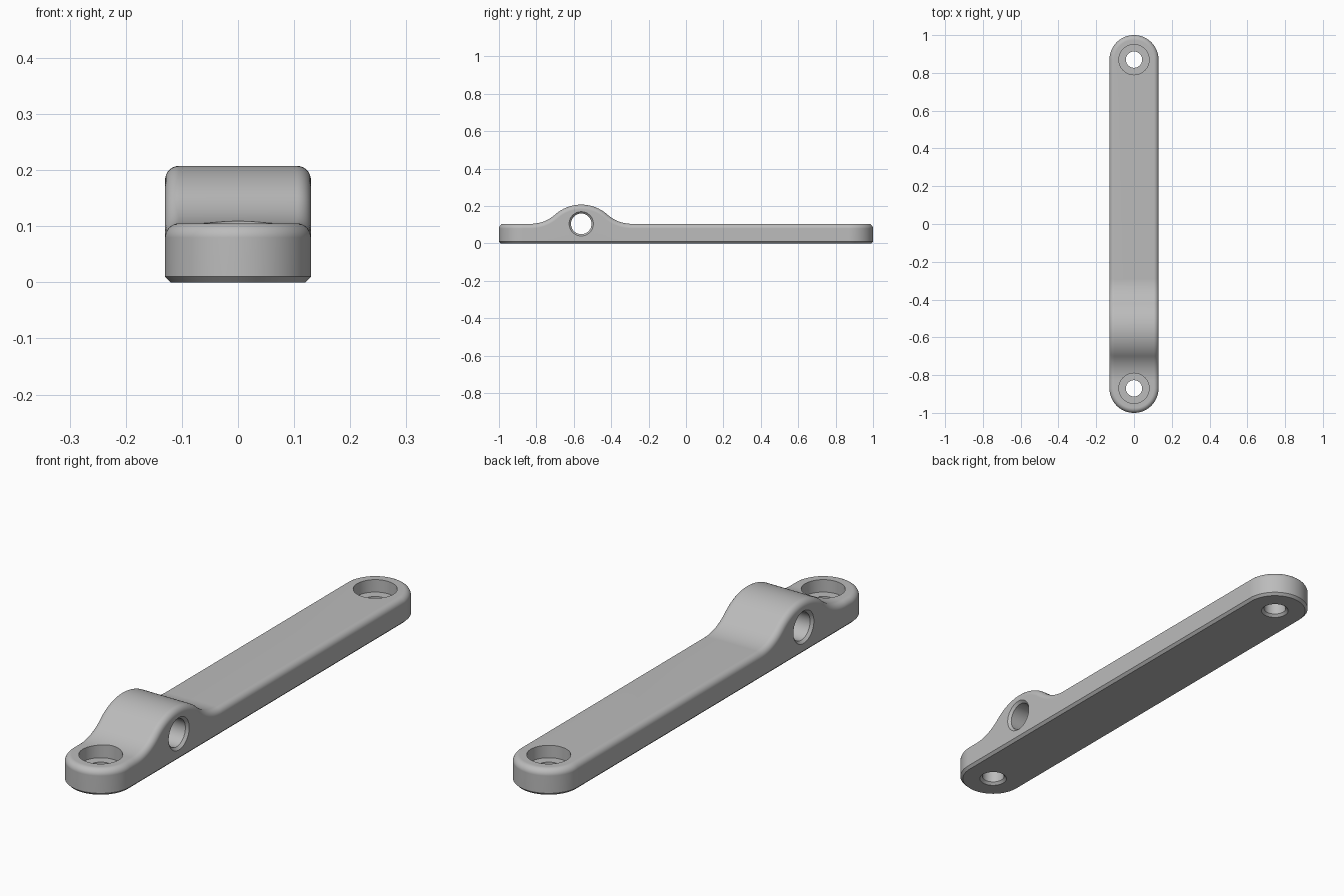
import bpy, bmesh
from math import sin, cos, pi, radians
from mathutils import Matrix, Vector

if "Cube" in bpy.data.objects:
    bpy.data.objects.remove(bpy.data.objects["Cube"])

HALF_W, END_Y = 0.13, 0.87        # half width and end-hole position
BASE_H, HUMP_Y, HOLE_Z = 0.105, -0.56, 0.105
FILLET, CHAMFER = 0.025, 0.01
CREST_R, VALLEY_R, SLOPE = 0.21, 0.195, radians(41.7)

grey = bpy.data.materials.new("light grey")
grey.use_nodes = True
grey.diffuse_color = (0.5, 0.5, 0.5, 1)
grey.node_tree.nodes["Principled BSDF"].inputs["Base Color"].default_value = (0.5, 0.5, 0.5, 1)


def make_object(name, bm):
    bmesh.ops.remove_doubles(bm, verts=bm.verts, dist=1e-5)
    bmesh.ops.recalc_face_normals(bm, faces=bm.faces)
    mesh = bpy.data.meshes.new(name)
    bm.to_mesh(mesh)
    bm.free()
    mesh.materials.append(grey)
    obj = bpy.data.objects.new(name, mesh)
    bpy.context.collection.objects.link(obj)
    return obj


def bridge(bm, loops):
    """Join successive closed loops of equal length with quads."""
    n = len(loops[0])
    for a, b in zip(loops, loops[1:]):
        for i in range(n):
            j = (i + 1) % n
            bm.faces.new((a[i], a[j], b[j], b[i]))


def hump_stations(steps=14):
    """Crest and valley arcs of the hump as (y, height, surface tilt)."""
    half = []
    for i in range(steps + 1):
        t = SLOPE * i / steps
        half.append((CREST_R * sin(t), BASE_H + (CREST_R + VALLEY_R) * (1 - cos(SLOPE))
                     - CREST_R * (1 - cos(t)), t))
    for i in range(steps - 1, -1, -1):
        t = SLOPE * i / steps
        half.append(((CREST_R + VALLEY_R) * sin(SLOPE) - VALLEY_R * sin(t),
                     BASE_H + VALLEY_R * (1 - cos(t)), t))
    back = [(HUMP_Y + y, z, t) for y, z, t in half]
    front = [(HUMP_Y - y, z, -t) for y, z, t in half[:0:-1]]
    return front + back


def build_bar():
    # stations along the bar: centre y, plan angle, height, tilt
    arc = [i * pi / 2 / 20 for i in range(21)]
    stations = [(-END_Y, -a, BASE_H, 0) for a in reversed(arc)]
    stations += [(y, 0, z, t) for y, z, t in hump_stations()]
    stations += [(END_Y, a, BASE_H, 0) for a in arc]
    bm = bmesh.new()
    loops = []
    for yc, a, h, tilt in stations:
        # half section: bottom chamfer, wall, rounded top edge
        half = [(CHAMFER, 0, 0), (0, CHAMFER, 0)]
        for i in range(9):
            t = i * pi / 2 / 8
            drop = FILLET * (1 - sin(t))
            half.append((FILLET * (1 - cos(t)), h - drop * cos(tilt), -drop * sin(tilt)))
        right = [Vector(((HALF_W - d) * cos(a), yc + dy + (HALF_W - d) * sin(a), z))
                 for d, z, dy in half]
        left = [Vector((-p.x, p.y, p.z)) for p in reversed(right)]
        loops.append([bm.verts.new(p) for p in right + left])
    bridge(bm, loops)
    return make_object("mounting_bar", bm)


def lathe_cutter(name, profile, matrix, segments=64):
    bm = bmesh.new()
    loops = [[bm.verts.new((r * cos(2 * pi * i / segments), r * sin(2 * pi * i / segments), z))
              for i in range(segments)] for r, z in profile]
    bridge(bm, loops)
    bm.faces.new(loops[0])
    bm.faces.new(loops[-1])
    bm.transform(matrix)
    obj = make_object(name, bm)
    obj.hide_render = True
    return obj


bar = build_bar()

# counterbored screw holes with a chamfered lower rim
screw = [(0.063, -0.01), (0.043, 0.01), (0.043, 0.055), (0.08, 0.055), (0.08, 0.3)]
cutters = [lathe_cutter("screw_hole_cutter", screw, Matrix.Translation((0, y, 0)))
           for y in (-END_Y, END_Y)]

# cross hole through the hump, chamfered on both sides
half_hole = [(0.055, HALF_W - 0.01), (0.075, HALF_W + 0.01)]
cross = [(r, -z) for r, z in reversed(half_hole)] + half_hole
cutters.append(lathe_cutter("cross_hole_cutter", cross,
               Matrix.Translation((0, HUMP_Y, HOLE_Z)) @ Matrix.Rotation(pi / 2, 4, 'Y')))

for cutter in cutters:
    mod = bar.modifiers.new("hole", 'BOOLEAN')
    mod.operation, mod.solver, mod.object = 'DIFFERENCE', 'EXACT', cutter

# bake the holes and drop the cutters
bpy.context.view_layer.update()
graph = bpy.context.evaluated_depsgraph_get()
baked = bpy.data.meshes.new_from_object(bar.evaluated_get(graph))
bar.modifiers.clear()
bar.data = baked
for cutter in cutters:
    bpy.data.objects.remove(cutter)

# smooth curves, crisp rims
bpy.ops.object.select_all(action='DESELECT')
bar.select_set(True)
bpy.context.view_layer.objects.active = bar
bpy.ops.object.shade_smooth_by_angle(angle=radians(30))
weighted = bar.modifiers.new("even_shading", 'WEIGHTED_NORMAL')
weighted.keep_sharp = True
